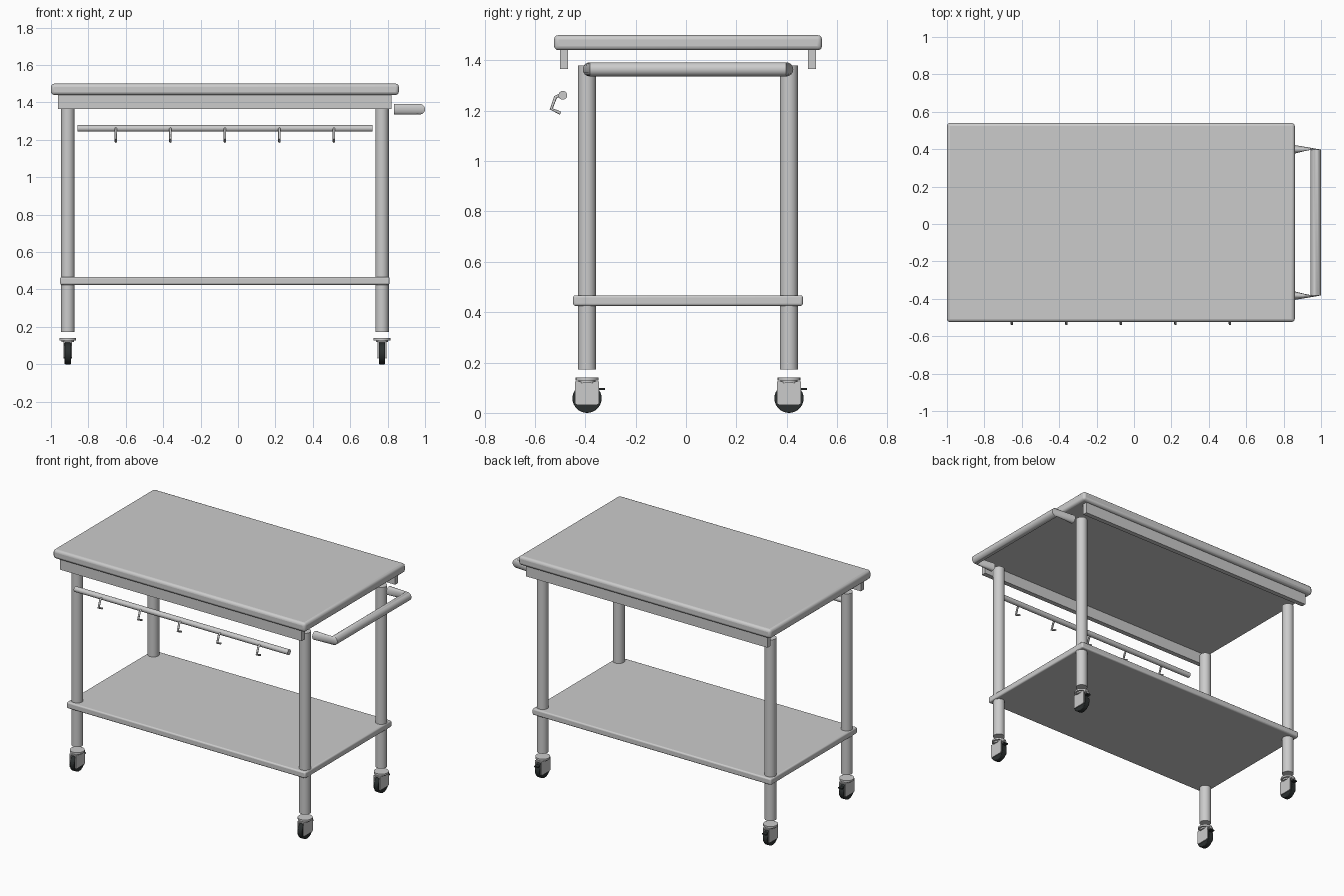
import bpy, bmesh, math
from mathutils import Vector

if "Cube" in bpy.data.objects:
    bpy.data.objects.remove(bpy.data.objects["Cube"])

CX, CY = -0.07, 0.008          # centre of the table frame
LEG_X, LEG_Y = 0.84, 0.401     # leg offsets from that centre

black = bpy.data.materials.new("rubber")
black.diffuse_color = (0.025, 0.03, 0.03, 1)
black.use_nodes = True
black.node_tree.nodes["Principled BSDF"].inputs["Base Color"].default_value = black.diffuse_color


def finish(name, bm, mat=None, bevel=0, segs=3):
    bmesh.ops.recalc_face_normals(bm, faces=bm.faces)
    me = bpy.data.meshes.new(name)
    bm.to_mesh(me)
    bm.free()
    ob = bpy.data.objects.new(name, me)
    bpy.context.collection.objects.link(ob)
    if mat:
        me.materials.append(mat)
    if bevel:
        m = ob.modifiers.new("bevel", 'BEVEL')
        m.width, m.segments = bevel, segs
    bpy.ops.object.select_all(action='DESELECT')
    ob.select_set(True)
    bpy.context.view_layer.objects.active = ob
    bpy.ops.object.shade_smooth_by_angle(angle=math.radians(40))
    return ob


def box(name, x, y, z, mat=None, bevel=0):
    """Box from (min, max) ranges."""
    bm = bmesh.new()
    bmesh.ops.create_cube(bm, size=1)
    for v in bm.verts:
        v.co = [(r[0] + r[1]) / 2 + c * (r[1] - r[0]) for r, c in zip((x, y, z), v.co)]
    return finish(name, bm, mat, bevel)


def loft(name, rings, mat=None, n=24, bevel=0):
    """Capped tube through rings given as (centre, radius vector u, radius vector v)."""
    bm = bmesh.new()
    loops = []
    for c, u, v in rings:
        c, u, v = Vector(c), Vector(u), Vector(v)
        loops.append([bm.verts.new(c + u * math.cos(2 * math.pi * i / n)
                                   + v * math.sin(2 * math.pi * i / n)) for i in range(n)])
    for a, b in zip(loops, loops[1:]):
        for i in range(n):
            j = (i + 1) % n
            bm.faces.new((a[i], a[j], b[j], b[i]))
    bm.faces.new(loops[0])
    bm.faces.new(loops[-1])
    return finish(name, bm, mat, bevel)


def post(name, x, y, z0, z1, r):
    return loft(name, [((x, y, z), (r, 0, 0), (0, r, 0)) for z in (z0, z1)])


def rod_x(name, x0, x1, y, z, r, mat=None, n=24, bevel=0):
    return loft(name, [((x, y, z), (0, r, 0), (0, 0, r)) for x in (x0, x1)], mat, n, bevel)


# table top, lower shelf, long rails
box("table_top", (-1, 0.86), (-0.524, 0.54), (1.44, 1.5), bevel=0.017)
box("lower_shelf", (-0.951, 0.81), (-0.448, 0.464), (0.425, 0.467), bevel=0.009)
for side, s in (("front", -1), ("back", 1)):
    yc = CY + s * 0.492
    box(side + "_rail", (-0.962, 0.82), (yc - 0.016, yc + 0.016), (1.366, 1.441))


def caster(tag, x, y):
    post("caster_plate_" + tag, x, y, 0.128, 0.14, 0.045)
    post("caster_neck_" + tag, x, y, 0.118, 0.129, 0.033)
    rod_x("wheel_" + tag, x - 0.017, x + 0.017, y, 0.058, 0.058, black, 32, 0.004)
    # fork: U-shaped bracket with trimmed lower corners
    box("fork_top_" + tag, (x - 0.023, x + 0.023), (y - 0.048, y + 0.048), (0.116, 0.124))
    prof = [(-0.048, 0.124), (0.048, 0.124), (0.048, 0.038), (0.04, 0.032),
            (-0.04, 0.032), (-0.048, 0.038)]
    for s in (-1, 1):
        bm = bmesh.new()
        f = bm.faces.new([bm.verts.new((x + s * 0.0175, y + a, b)) for a, b in prof])
        out = bmesh.ops.extrude_face_region(bm, geom=[f])["geom"]
        for v in out:
            if isinstance(v, bmesh.types.BMVert):
                v.co.x += s * 0.0055
        bm.faces.ensure_lookup_table()
        finish("fork_side_" + tag, bm)
    box("brake_lever_" + tag, (x - 0.014, x + 0.014), (y + 0.04, y + 0.071),
        (0.09, 0.098), black)


# four legs on casters
for sx in (-1, 1):
    for sy in (-1, 1):
        tag = ("front" if sy < 0 else "back") + ("_left" if sx < 0 else "_right")
        x, y = CX + sx * LEG_X, CY + sy * LEG_Y
        post("leg_" + tag, x, y, 0.172, 1.38, 0.036)
        caster(tag, x, y)

# push handle: arms pinch flat into the ends of the cross bar
r, hz, hx = 0.028, 1.364, 0.972
up = (0, 0, r)
loft("push_handle", [
    ((0.834, CY - 0.39, hz), (0, -r, 0), up),
    ((hx, CY - 0.39, hz), (r, 0, 0), up),
    ((hx, CY + 0.39, hz), (r, 0, 0), up),
    ((0.834, CY + 0.39, hz), (0, r, 0), up)])

# hook rail with five bent hooks
rod_x("hook_rail", -0.857, 0.72, -0.489, 1.261, 0.0175)
path = [(-0.489, 1.266), (-0.518, 1.254), (-0.535, 1.207), (-0.498, 1.19)]
for i in range(5):
    x = CX + (i - 2) * 0.2915
    w = 0.0065
    rings = []
    for k, (y, z) in enumerate(path):
        a, b = path[max(k - 1, 0)], path[min(k + 1, 3)]
        t = Vector((0, b[0] - a[0], b[1] - a[1])).normalized()
        rings.append(((x, y, z), (w, 0, 0), (0, -t.z * w, t.y * w)))
    loft("hook_%d" % (i + 1), rings, n=12)
